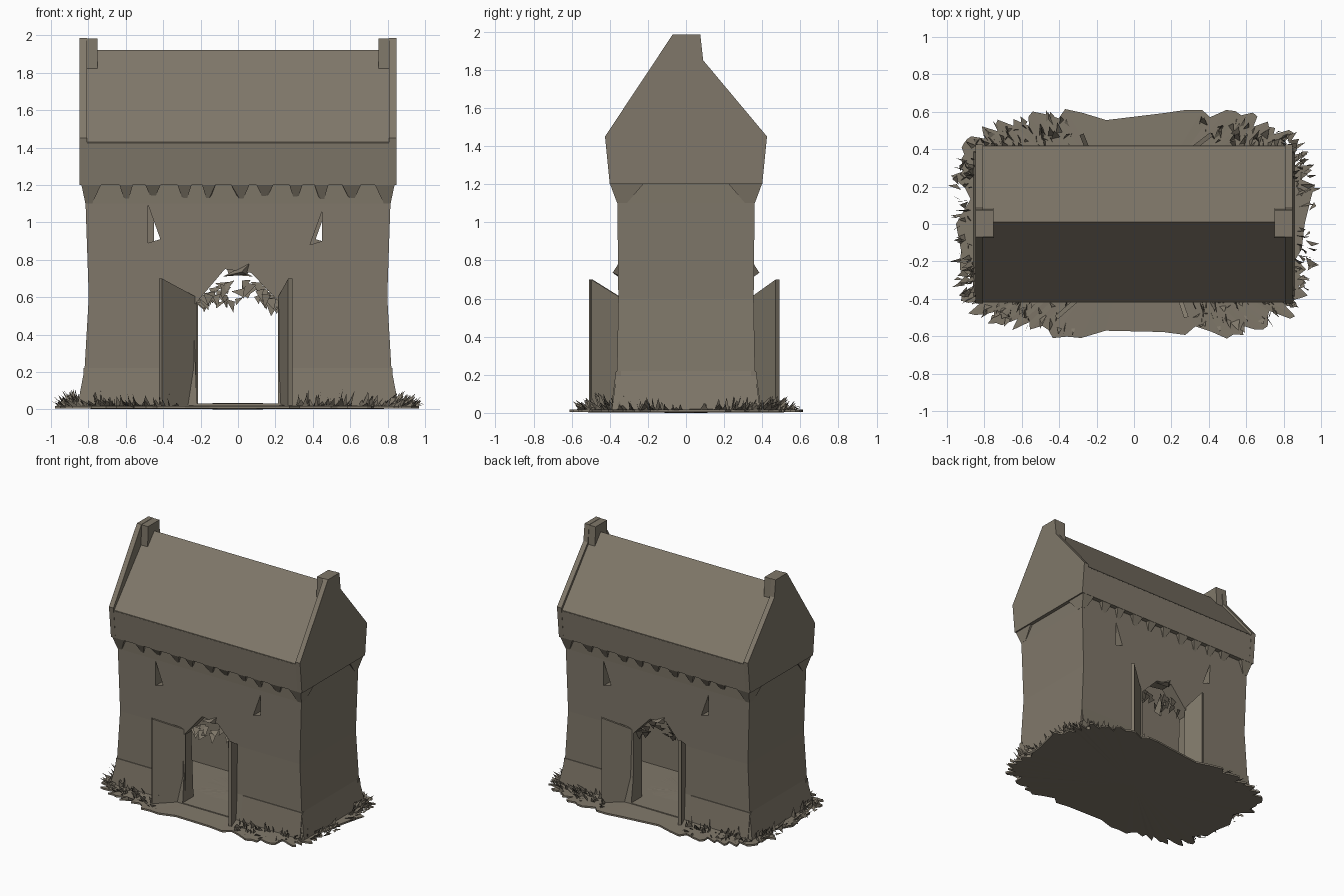
import bpy, bmesh, math, random
from mathutils import Vector

random.seed(4)
if "Cube" in bpy.data.objects:
    bpy.data.objects.remove(bpy.data.objects["Cube"])

stone = bpy.data.materials.new("weathered_stone")
stone.use_nodes = True
COLOR = (0.215, 0.187, 0.143, 1)
stone.diffuse_color = COLOR
stone.node_tree.nodes["Principled BSDF"].inputs["Base Color"].default_value = COLOR


def finish(name, bm, solid=True):
    if solid:
        bmesh.ops.recalc_face_normals(bm, faces=bm.faces)
    mesh = bpy.data.meshes.new(name)
    bm.to_mesh(mesh)
    bm.free()
    mesh.materials.append(stone)
    obj = bpy.data.objects.new(name, mesh)
    bpy.context.collection.objects.link(obj)
    return obj


def hull(bm, points):
    verts = [bm.verts.new(p) for p in points]
    bmesh.ops.convex_hull(bm, input=verts)


def prism(name, profile, lo, hi, axis):
    """Extrude a 2D profile along x or y."""
    bm = bmesh.new()
    place = (lambda d, a, z: (d, a, z)) if axis == "x" else (lambda d, a, z: (a, d, z))
    face = bm.faces.new([bm.verts.new(place(lo, a, z)) for a, z in profile])
    new = bmesh.ops.extrude_face_region(bm, geom=[face])["geom"]
    move = Vector(place(hi - lo, 0, 0))
    bmesh.ops.translate(bm, vec=move, verts=[g for g in new if isinstance(g, bmesh.types.BMVert)])
    return finish(name, bm)


def loft(name, rings):
    """Stack rectangles given as height, half width, half depth."""
    bm = bmesh.new()
    loops = [[bm.verts.new((sx * w, sy * d, z)) for sx, sy in ((-1, -1), (1, -1), (1, 1), (-1, 1))]
             for z, w, d in rings]
    for low, high in zip(loops, loops[1:]):
        for i in range(4):
            j = (i + 1) % 4
            bm.faces.new((low[i], low[j], high[j], high[i]))
    bm.faces.new(loops[0][::-1])
    bm.faces.new(loops[-1])
    return finish(name, bm)


def cut(target, cutter):
    mod = target.modifiers.new("cut", "BOOLEAN")
    mod.operation, mod.solver, mod.object = "DIFFERENCE", "EXACT", cutter
    bpy.context.view_layer.objects.active = target
    bpy.ops.object.modifier_apply(modifier=mod.name)
    bpy.data.objects.remove(cutter)


# Hollow lower walls with flared foot, gateways and slit windows
walls = loft("walls", [(0.01, 0.86, 0.39), (0.22, 0.82, 0.362), (0.6, 0.798, 0.355),
                       (1.1, 0.815, 0.36), (1.21, 0.82, 0.365)])
cut(walls, loft("room_cutter", [(0.03, 0.7, 0.25), (1.16, 0.7, 0.25)]))
arch = [(-0.22, 0.03), (0.215, 0.03), (0.215, 0.58), (0.07, 0.73), (-0.07, 0.75), (-0.24, 0.55)]
cut(walls, prism("gate_cutter", arch, -0.6, 0.6, "y"))
left_slit = [(-0.48, 1.09), (-0.48, 0.89), (-0.415, 0.91)]
right_slit = [(0.45, 1.06), (0.385, 0.88), (0.45, 0.9)]
for side in (-1, 1):
    for slit in (left_slit, right_slit):
        shape = [(-side * x, z) for x, z in slit]
        cut(walls, prism("slit_cutter", shape, side * 0.15, side * 0.6, "y"))

# Overhanging upper storey, roof and raised gables
loft("upper_storey", [(1.2, 0.838, 0.4), (1.43, 0.842, 0.42)])
prism("roof", [(-0.42, 1.425), (0.42, 1.425), (0.01, 1.92)], -0.83, 0.83, "x")
gable = [(-0.4, 1.2), (-0.425, 1.45), (-0.07, 1.985), (0.075, 1.985), (0.09, 1.85),
         (0.425, 1.45), (0.4, 1.2)]
for side, label in ((-1, "right"), (1, "left")):
    prism(label + "_gable", gable, side * 0.808, side * 0.848, "x")
    bm = bmesh.new()
    hull(bm, [(side * x, y, z) for x in (0.75, 0.846) for y, z in
              ((-0.07, 1.983), (0.075, 1.983), (0.085, 1.8), (-0.075, 1.8))])
    finish(label + "_ridge_block", bm)

# Corner brackets easing the walls out to the overhang
bm = bmesh.new()
for sx in (-1, 1):
    for sy in (-1, 1):
        hull(bm, [(sx * x, sy * y, 1.1) for x in (0.78, 0.816) for y in (0.31, 0.361)]
             + [(sx * x, sy * y, 1.205) for x in (0.73, 0.838) for y in (0.22, 0.4)])
finish("corner_brackets", bm)

# Pointed corbels along front and back
bm = bmesh.new()
for side in (-1, 1):
    for k in range(9):
        x = -0.59 + k * 0.148 + random.uniform(-0.015, 0.015)
        w = random.uniform(0.035, 0.055)
        hull(bm, [(x + s * w, side * y, 1.205) for s in (-1, 1) for y in (0.34, 0.4)]
             + [(x + s * 0.008, side * 0.35, random.uniform(1.1, 1.13)) for s in (-1, 1)])
finish("corbels", bm)

# Plinth ledges beside the gateways
bm = bmesh.new()
for side in (-1, 1):
    for sx in (-1, 1):
        hull(bm, [(sx * x, side * y, z) for x in (0.3, 0.825)
                  for y, z in ((0.34, 0.01), (0.395, 0.01), (0.368, 0.22), (0.34, 0.22))])
finish("plinth_ledges", bm)

# Open gate leaves: each rises from hinge to free edge
def gate_leaf(name, hinge, free):
    bm = bmesh.new()
    a, b = Vector(hinge), Vector(free)
    along = (b - a).normalized()
    off = Vector((-along.y, along.x)) * 0.012
    points = []
    for p, top in ((a, 0.6), (b, 0.7)):
        for q in (p + off, p - off):
            points += [(q.x, q.y, 0.02), (q.x, q.y, top)]
    hull(bm, points)
    finish(name, bm)


for label, s, reach in (("front", 1, 0.5), ("back", -1, 0.48)):
    gate_leaf(label + "_wide_leaf", (-0.23 * s, -0.34 * s), (-0.415 * s, -reach * s))
    gate_leaf(label + "_narrow_leaf", (0.225 * s, -0.34 * s), (0.28 * s, -reach * s))

# Chipped stone above each arch
bm = bmesh.new()
for s in (-1, 1):
    hull(bm, [(-0.07 * s, 0.35 * s, 0.79), (0.08 * s, 0.35 * s, 0.71),
              (-0.05 * s, 0.35 * s, 0.72), (-0.02 * s, 0.385 * s, 0.735)])
finish("arch_chips", bm)

# Ragged creepers hanging in the arches
bm = bmesh.new()
for side in (-1, 1):
    for k in range(22):
        x = random.uniform(-0.21, 0.2)
        z = random.uniform(0.57, 0.75 - abs(x) * 0.7)
        y = side * random.uniform(0.24, 0.32)
        w = random.uniform(0.02, 0.04)
        bm.faces.new([bm.verts.new(p) for p in (
            (x - w, y, z + random.uniform(-0.02, 0.02)), (x + w, y + 0.02, z),
            (x + random.uniform(-w, w), y - 0.02, z - random.uniform(0.04, 0.075)))])
finish("hanging_creepers", bm, False)


def rounded(t, w, d):
    c, s = math.cos(t), math.sin(t)
    return (w * math.copysign(abs(c) ** 0.5, c), d * math.copysign(abs(s) ** 0.5, s))


# Ragged ground patch
bm = bmesh.new()
rim, count = [], 110
for i in range(count):
    k = random.uniform(0.92, 1.05)
    x, y = rounded(math.tau * i / count, 0.94 * k, 0.595 * k)
    rim.append((x, y))
top_mid, low_mid = bm.verts.new((0, 0, 0.035)), bm.verts.new((0, 0, 0))
top = [bm.verts.new((x, y, 0.018)) for x, y in rim]
low = [bm.verts.new((x, y, 0.004)) for x, y in rim]
for i in range(count):
    j = (i + 1) % count
    bm.faces.new((top_mid, top[i], top[j]))
    bm.faces.new((low_mid, low[j], low[i]))
    bm.faces.new((low[i], low[j], top[j], top[i]))
finish("ground", bm)

# Grass blades around the foot, leaving the gateways clear
bm = bmesh.new()
for k in range(420):
    t = random.uniform(0, math.tau)
    grow = random.uniform(0, 1)
    x, y = rounded(t, 0.87 + 0.08 * grow, 0.41 + 0.15 * grow)
    if abs(x) < 0.32:
        continue
    turn = random.uniform(0, math.tau)
    w = random.uniform(0.012, 0.03)
    dx, dy = w * math.cos(turn), w * math.sin(turn)
    h = random.uniform(0.025, 0.105) * (1 - 0.6 * grow)
    lean = random.uniform(0, 0.07)
    bm.faces.new([bm.verts.new(p) for p in (
        (x - dx, y - dy, 0.015), (x + dx, y + dy, 0.015),
        (max(-1, min(1, x + lean * math.cos(t))), y + lean * math.sin(t), 0.015 + h))])
finish("grass", bm, False)
